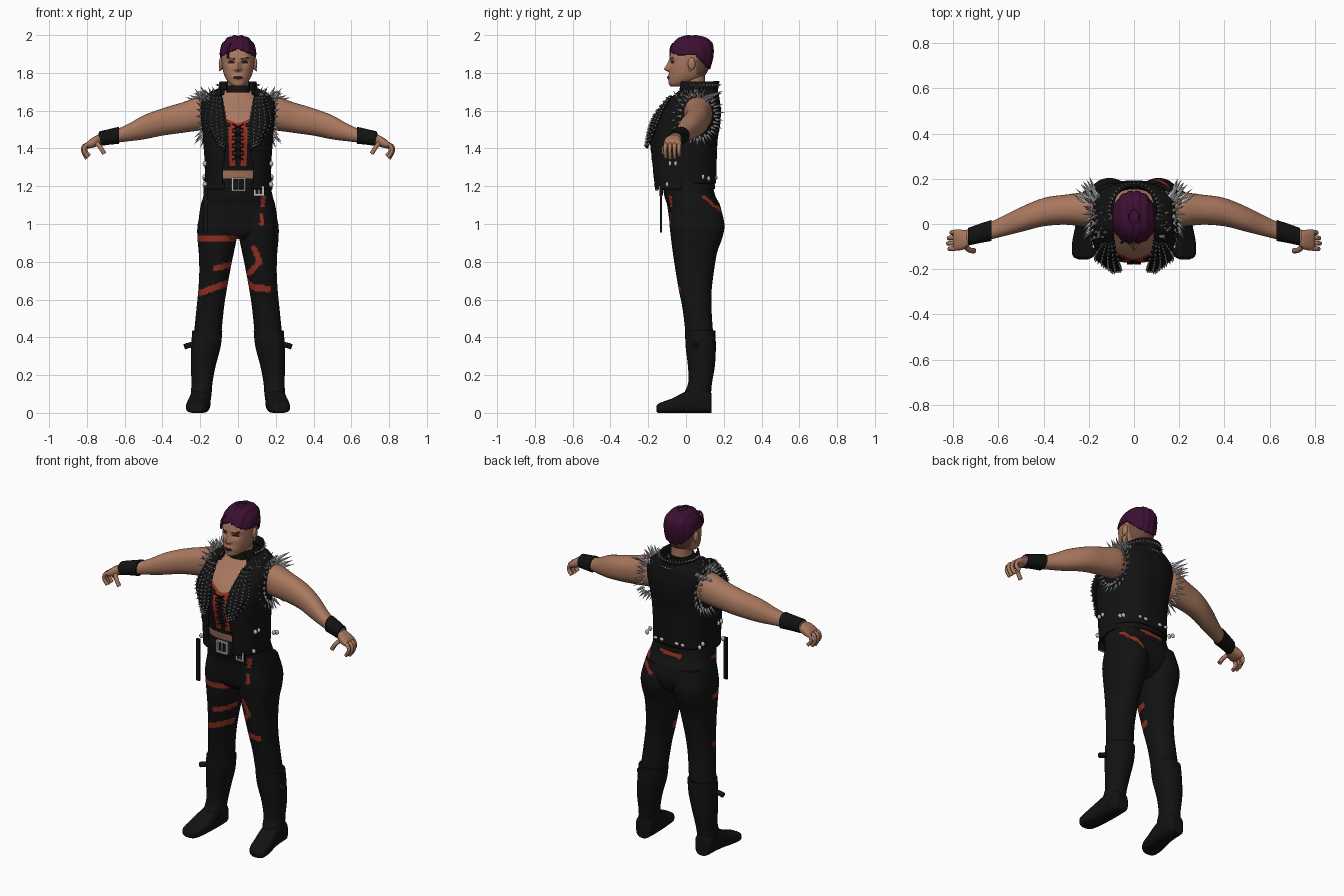
import bpy, bmesh, math, random
from mathutils import Vector, Matrix

if "Cube" in bpy.data.objects:
    bpy.data.objects.remove(bpy.data.objects["Cube"])
random.seed(4)

COL = {"black": (.006, .006, .006), "skin": (.40, .19, .115), "red": (.30, .03, .016),
       "purple_hair": (.045, .005, .032), "silver": (.52, .52, .52),
       "dark_makeup": (.03, .008, .02), "stubble": (.16, .075, .05)}
MAT = {}
for k, c in COL.items():
    MAT[k] = bpy.data.materials.new(k)
    MAT[k].diffuse_color = (*c, 1)


def finish(name, bm, mats, thick=0, smooth=True):
    me = bpy.data.meshes.new(name)
    for f in bm.faces:
        f.smooth = smooth
    bm.to_mesh(me)
    bm.free()
    for m in mats:
        me.materials.append(MAT[m])
    if smooth:
        me.set_sharp_from_angle(angle=.8)
    ob = bpy.data.objects.new(name, me)
    bpy.context.collection.objects.link(ob)
    if thick:
        md = ob.modifiers.new("thickness", "SOLIDIFY")
        md.thickness, md.offset = thick, -1
    return ob


def catmull(pts, m):
    out = []
    for i in range(len(pts) - 1):
        a, b, c, d = pts[max(i - 1, 0)], pts[i], pts[i + 1], pts[min(i + 2, len(pts) - 1)]
        for k in range(m):
            t = k / m
            out.append([.5 * (2 * q + (r - p) * t + (2 * p - 5 * q + 4 * r - s) * t * t
                              + (3 * q - p - 3 * r + s) * t ** 3) for p, q, r, s in zip(a, b, c, d)])
    return out + [list(pts[-1])]


def loft(name, mats, stations, axis="z", n=32, m=4, e=2.2, s=1, rule=None, keep=None, sculpt=None, thick=0):
    """Skin of superellipse rings; a station is (along, a0, a1, b0, b1)."""
    bm = bmesh.new()
    rings = []
    for t, a0, a1, b0, b1 in catmull(stations, m):
        ring = []
        for k in range(n):
            an = 2 * math.pi * k / n
            c, d = math.cos(an), math.sin(an)
            a = (a0 + a1) / 2 + (a1 - a0) / 2 * math.copysign(abs(c) ** (2 / e), c)
            b = (b0 + b1) / 2 + (b1 - b0) / 2 * math.copysign(abs(d) ** (2 / e), d)
            p = {"z": (a, b, t), "x": (t, a, b), "y": (a, t, b)}[axis]
            p = Vector((p[0] * s, p[1], p[2]))
            ring.append(bm.verts.new(sculpt(p) if sculpt else p))
        rings.append(ring)
    for r, q in zip(rings, rings[1:]):
        for k in range(n):
            bm.faces.new((r[k], r[(k + 1) % n], q[(k + 1) % n], q[k]))
    caps = [bm.faces.new(rings[0]), bm.faces.new(rings[-1])]
    bmesh.ops.recalc_face_normals(bm, faces=bm.faces)
    if keep:
        bad = [f for f in bm.faces if f in caps or not keep(f.calc_center_median())]
        bmesh.ops.delete(bm, geom=bad, context="FACES")
    if rule:
        for f in bm.faces:
            f.material_index = rule(f.calc_center_median(), f.normal)
    return finish(name, bm, mats, thick)


def sym(rows):
    return [(z, -w, w, y0, y1) for z, w, y0, y1 in rows]


def tube(name, mat, pts, r):
    cu = bpy.data.curves.new(name, "CURVE")
    cu.dimensions, cu.bevel_depth, cu.bevel_resolution, cu.use_fill_caps = "3D", r, 3, True
    sp = cu.splines.new("POLY")
    pts = catmull(pts, 4)
    sp.points.add(len(pts) - 1)
    for q, p in zip(sp.points, pts):
        q.co = (*p, 1)
    cu.materials.append(MAT[mat])
    bpy.context.collection.objects.link(bpy.data.objects.new(name, cu))


def box(bm, c, size):
    bmesh.ops.create_cube(bm, size=1, matrix=Matrix.Translation(c) @ Matrix.Diagonal((*size, 1)))


def ball(bm, c, size):
    bmesh.ops.create_uvsphere(bm, u_segments=16, v_segments=10, radius=1,
                              matrix=Matrix.Translation(c) @ Matrix.Diagonal((*size, 1)))


def spike(bm, p, d, r, l):
    p, d = Vector(p), Vector(d).normalized()
    bmesh.ops.create_cone(bm, cap_ends=True, segments=6, radius1=r, radius2=0, depth=l,
                          matrix=Matrix.Translation(p + d * l / 2) @ d.to_track_quat("Z", "Y").to_matrix().to_4x4())


# Trousers: red tears are segments (x, z, x, z, radius) on the front and back
FRONT = [(-.21, .925, -.02, .925, .014), (-.12, .765, -.04, .785, .015), (-.2, .635, -.06, .685, .017),
         (.085, .87, .115, .8, .015), (.115, .8, .06, .74, .015), (.05, .69, .09, .66, .015),
         (.08, .665, .16, .655, .017), (.125, 1.0, .125, 1.045, .012), (.13, 1.1, .135, 1.14, .012),
         (-.17, 1.11, -.175, 1.14, .011)]
BACK = [(.1, 1.04, .16, 1.1, .012), (-.06, 1.165, .06, 1.175, .012), (.15, 1.1, .165, 1.14, .01)]


def tear(c, nrm):
    for x0, z0, x1, z1, r in (FRONT if nrm.y < 0 else BACK):
        a, d, p = Vector((x0, z0)), Vector((x1 - x0, z1 - z0)), Vector((c.x, c.z))
        t = min(1, max(0, (p - a).dot(d) / d.length_squared))
        if (p - a - d * t).length < r:
            return 1
    return 0


loft("trouser_hips", ["black", "red"], sym([
    (1.24, .165, -.13, .135), (1.15, .183, -.115, .155), (1.1, .197, -.1, .18), (1.03, .206, -.09, .192),
    (.96, .195, -.08, .17), (.92, .1, -.05, .12)]), n=96, m=10, e=2.5, rule=tear)
for s, side in ((1, "left"), (-1, "right")):
    loft(side + "_trouser_leg", ["black", "red"], [
        (1.1, .01, .19, -.085, .18), (1.0, .003, .213, -.087, .203), (.93, .006, .215, -.08, .193),
        (.85, .022, .208, -.07, .165), (.75, .042, .205, -.055, .148), (.65, .06, .21, -.038, .136),
        (.55, .075, .22, -.018, .135), (.4, .09, .235, 0, .145)], n=72, m=14, s=s, rule=tear)
    # Boots with sole, toe and side strap
    loft(side + "_boot_shaft", ["black"], [
        (.435, .083, .242, -.005, .155), (.35, .092, .248, -.002, .158), (.25, .118, .25, .01, .153),
        (.16, .135, .246, .012, .138), (.1, .14, .25, -.01, .133), (.03, .15, .25, -.01, .133)], s=s)
    loft(side + "_boot_foot", ["black"], [
        (.135, .17, .22, .0, .08), (.125, .15, .245, 0, .12), (.05, .145, .252, 0, .13), (-.01, .148, .26, 0, .11),
        (-.07, .155, .272, 0, .078), (-.12, .165, .275, 0, .06), (-.145, .18, .268, 0, .05),
        (-.157, .205, .245, .005, .035)], axis="y", e=3, s=s)
    tube(side + "_boot_strap", "black", [(s * .2, .06, .36), (s * .25, .05, .36), (s * .283, .045, .35)], .015)

# Torso with a laced red and black top
def top_rule(c, nrm):
    x = abs(c.x)
    edge = 1.53 + x * .45
    if c.z < 1.282 or c.z > edge or nrm.y > .3:
        return 0
    if c.z > edge - .014:
        return 2
    return 2 if c.z > 1.31 and .014 < x < .046 else 1


loft("torso", ["skin", "black", "red"], sym([
    (1.15, .165, -.11, .14), (1.25, .16, -.13, .135), (1.35, .162, -.15, .14), (1.45, .175, -.172, .15),
    (1.52, .18, -.16, .155), (1.58, .18, -.12, .16), (1.64, .15, -.065, .15), (1.69, .09, -.025, .12),
    (1.72, .06, -.01, .1)]), n=112, m=12, e=2.4, rule=top_rule)
for i in range(5):
    z = 1.34 + i * .04
    y = -.152 - .02 * math.sin(i / 4 * 1.5)
    for s in (1, -1):
        tube("top_lace", "black", [(-.03 * s, y, z), (.03 * s, y - .004, z + .03)], .004)

# Sleeveless vest, open at the front
def vest_keep(c):
    gap = .078 if c.z < 1.3 else .062 + abs(c.z - 1.45) * .12
    return not (c.y < 0 and abs(c.x) < gap) and c.z > (1.215 if c.y > -.02 else 1.18)


loft("vest", ["black"], sym([
    (1.17, .182, -.168, .155), (1.25, .176, -.182, .16), (1.35, .178, -.19, .163), (1.45, .186, -.196, .168),
    (1.52, .192, -.187, .18), (1.6, .2, -.145, .185), (1.66, .19, -.095, .178), (1.7, .145, -.06, .17),
    (1.72, .1, -.045, .16)]), n=112, m=8, e=2.5, keep=vest_keep, thick=.008)
loft("vest_collar", ["black"], sym([(1.66, .13, -.08, .17), (1.7, .108, -.06, .168), (1.755, .098, -.05, .178)]),
     n=64, keep=lambda c: c.y > -.03, thick=.01)

metal = bmesh.new()
INNER = [(.085, -.075, 1.68), (.065, -.17, 1.57), (.056, -.203, 1.47), (.08, -.207, 1.40)]
OUTER = [(.135, -.08, 1.68), (.165, -.128, 1.6), (.168, -.16, 1.52), (.1, -.2, 1.41)]
for s, side in ((1, "left"), (-1, "right")):
    # Studded lapel
    a, b = ([Vector((p[0] * s, p[1], p[2])) for p in catmull(e, 5)] for e in (INNER, OUTER))
    bm = bmesh.new()
    rows = [[bm.verts.new(p.lerp(q, k / 4) + Vector((0, -.012 * math.sin(k / 4 * math.pi), 0)))
             for k in range(5)] for p, q in zip(a, b)]
    for r, q in zip(rows, rows[1:]):
        for k in range(4):
            f = (r[k], r[k + 1], q[k + 1], q[k])
            bm.faces.new(f[::-s])
    for r in rows[1:-1]:
        for k in range(0, 5):
            spike(metal, r[k].co, (s * .25, -1, .15), .0055, .012)
    finish(side + "_lapel", bm, ["black"], .01)
    # Spikes around the armhole and over the shoulder
    for row, (x, r) in enumerate(((.195, 1), (.175, 1.08))):
        for i in range(22):
            t = 2 * math.pi * (i + row / 2) / 22
            cy, sz = math.cos(t), math.sin(t)
            spike(metal, (s * x, .06 + .09 * r * cy, 1.57 + .108 * r * sz),
                  (s * (.7 - .3 * row), cy, sz * .8), .008, random.uniform(.035, .06))
    for i in range(34):
        x, y = random.uniform(.11, .2), random.uniform(-.06, .14)
        spike(metal, (s * x, y, 1.705 - (x - .1) * .35 - abs(y - .05) * .25),
              (s * .5, (y - .05) * 5, 1), .007, random.uniform(.02, .045))
    for i in range(4):
        spike(metal, (s * (.16 + .013 * i), .12 - .012 * i, 1.67 - .008 * i), (s * (.5 + .2 * i), .75, .35), .015, .1)
    # Hem and side ornaments
    for y, z in ((-.085, 1.32), (-.055, 1.32), (.09, 1.25), (.12, 1.24), (-.1, 1.21)):
        ball(metal, (s * .175, y, z), (.012, .009, .014))
    for x in (.05, .09):
        ball(metal, (s * x, .16, 1.245), (.013, .008, .01))
# Collar studs
for i in range(25):
    t = math.pi * (-.1 + 1.2 * i / 24)
    for z in (1.69, 1.735):
        spike(metal, (.104 * math.cos(t), .06 + .112 * math.sin(t), z), (math.cos(t), math.sin(t), .2), .006, .018)
# Belt buckles
for cx, cy, cz in ((.003, -.155, 1.21), (.11, -.135, 1.175)):
    w = .032 if cx < .1 else .022
    for k in (-1, 1):
        box(metal, (cx + k * w, cy, cz), (.009, .014, 2 * w + .009))
        box(metal, (cx, cy, cz + k * w), (2 * w, .014, .009))
    box(metal, (cx, cy, cz), (.005, .01, 2 * w))
finish("silver_spikes_and_buckles", metal, ["silver"], smooth=False)
loft("belt", ["black"], sym([(1.185, .183, -.148, .155), (1.21, .18, -.148, .152), (1.24, .175, -.145, .148)]), n=48)
bm = bmesh.new()
box(bm, (-.172, -.132, 1.08), (.022, .012, .25))
box(bm, (.11, -.13, 1.175), (.06, .016, .05))
finish("hanging_straps", bm, ["black"], smooth=False)

# Arms, wristbands and hands
for s, side in ((1, "left"), (-1, "right")):
    loft(side + "_arm", ["skin"], [
        (.13, .01, .12, 1.5, 1.65), (.2, -.012, .14, 1.495, 1.672), (.3, -.003, .13, 1.482, 1.642),
        (.4, -.01, .115, 1.468, 1.612), (.5, -.035, .075, 1.448, 1.575), (.58, -.055, .035, 1.438, 1.53),
        (.65, -.072, .003, 1.43, 1.5), (.74, -.09, -.025, 1.42, 1.48)], axis="x", s=s)
    loft(side + "_wristband", ["black"], [
        (.63, -.075, .018, 1.424, 1.515), (.68, -.084, .002, 1.42, 1.503), (.735, -.096, -.018, 1.412, 1.49)],
         axis="x", s=s)
    loft(side + "_palm", ["skin"], [
        (.725, -.09, -.028, 1.42, 1.476), (.755, -.113, -.026, 1.408, 1.466), (.79, -.117, -.024, 1.4, 1.443),
        (.8, -.11, -.03, 1.405, 1.43)], axis="x", s=s, e=2.6)
    for i in range(4):
        y, k = -.107 + .024 * i, (.002, .008, .005, -.006)[i]
        tube(side + "_finger", "skin", [(s * .775, y, 1.428), (s * (.805 + k), y - .002, 1.415),
                                        (s * (.812 + k), y - .003, 1.385), (s * (.792 + k), y, 1.355 - k)], .0105)
    tube(side + "_thumb", "skin", [(s * .75, -.095, 1.43), (s * .728, -.115, 1.405), (s * .708, -.118, 1.372)], .012)

# Neck and choker
loft("neck", ["skin"], sym([(1.62, .075, -.03, .12), (1.69, .06, -.025, .1), (1.74, .056, -.02, .1),
                            (1.79, .055, -.01, .1)]))
loft("choker", ["black"], sym([(1.695, .069, -.036, .108), (1.715, .067, -.034, .108), (1.733, .064, -.03, .108)]))

# Head: nose, sockets and mouth are sculpted, makeup is coloured by position
HEAD = [(1.728, .018, -.08, -.03), (1.738, .04, -.09, .01), (1.765, .062, -.092, .075), (1.8, .077, -.09, .11),
        (1.85, .086, -.087, .128), (1.9, .088, -.083, .138), (1.95, .077, -.062, .134), (1.978, .052, -.035, .105),
        (1.99, .022, 0, .06)]


def face(p):
    if p.y < 0:
        x = abs(p.x)
        g = lambda cx, cz, rx, rz: math.exp(-((x - cx) / rx) ** 2 - ((p.z - cz) / rz) ** 2)
        nose = max(0, min((1.875 - p.z) / .055, (p.z - 1.803) / .014, 1))
        p.y += .011 * g(.034, 1.855, .02, .014) - .028 * nose * math.exp(-(x / (.009 + .007 * nose)) ** 2) \
            - .008 * g(0, 1.776, .024, .012) - .004 * g(.035, 1.88, .03, .009)
    return p


def makeup(c, nrm):
    x = abs(c.x)
    if c.y < -.02:
        lips = (x / .026) ** 2 + ((c.z - 1.776) / .0095) ** 2 < 1
        eye = ((x - .036) / .019) ** 2 + ((c.z - 1.856) / .0075) ** 2 < 1
        brow = .016 < x < .058 and abs(c.z - 1.877 - .1 * (x - .03)) < .004
        return 1 if lips or eye or brow else 0
    return 2 if c.z > 1.79 and c.y > .055 else 0


loft("head", ["skin", "dark_makeup", "stubble"], sym(HEAD), n=120, m=10, rule=makeup, sculpt=face)
bm, studs = bmesh.new(), bmesh.new()
for s in (1, -1):
    ball(bm, (s * .09, .03, 1.848), (.012, .02, .034))
    ball(studs, (s * .096, .02, 1.815), (.005, .006, .007))
finish("ears", bm, ["skin"])
finish("earrings", studs, ["silver"])

# Braided hair cap: ridges run front to back, sides are shaved
def braid(p):
    d = p - Vector((0, .03, 1.89))
    return p + d.normalized() * (.005 + .005 * abs(math.sin(p.x * 95)))


def hairline(c):
    if c.y < -.03:
        return c.z > 1.932 - abs(c.x) * .45
    return c.z > (1.897 if c.y < .05 else 1.897 - (c.y - .05) * 1.0)


loft("braided_hair", ["purple_hair"], sym(HEAD), n=120, m=8, sculpt=braid, thick=.012,
     keep=hairline)
bm = bmesh.new()
ball(bm, (0, .03, 1.955), (.055, .075, .042))
finish("hair_crown", bm, ["purple_hair"])
tube("loose_braid", "purple_hair", [(-.04, -.068, 1.955), (-.052, -.08, 1.93), (-.055, -.082, 1.88)], .006)

for m in bpy.data.materials:
    if m.users and not m.is_grease_pencil:
        m.use_nodes = True
        m.node_tree.nodes["Principled BSDF"].inputs["Base Color"].default_value = m.diffuse_color
